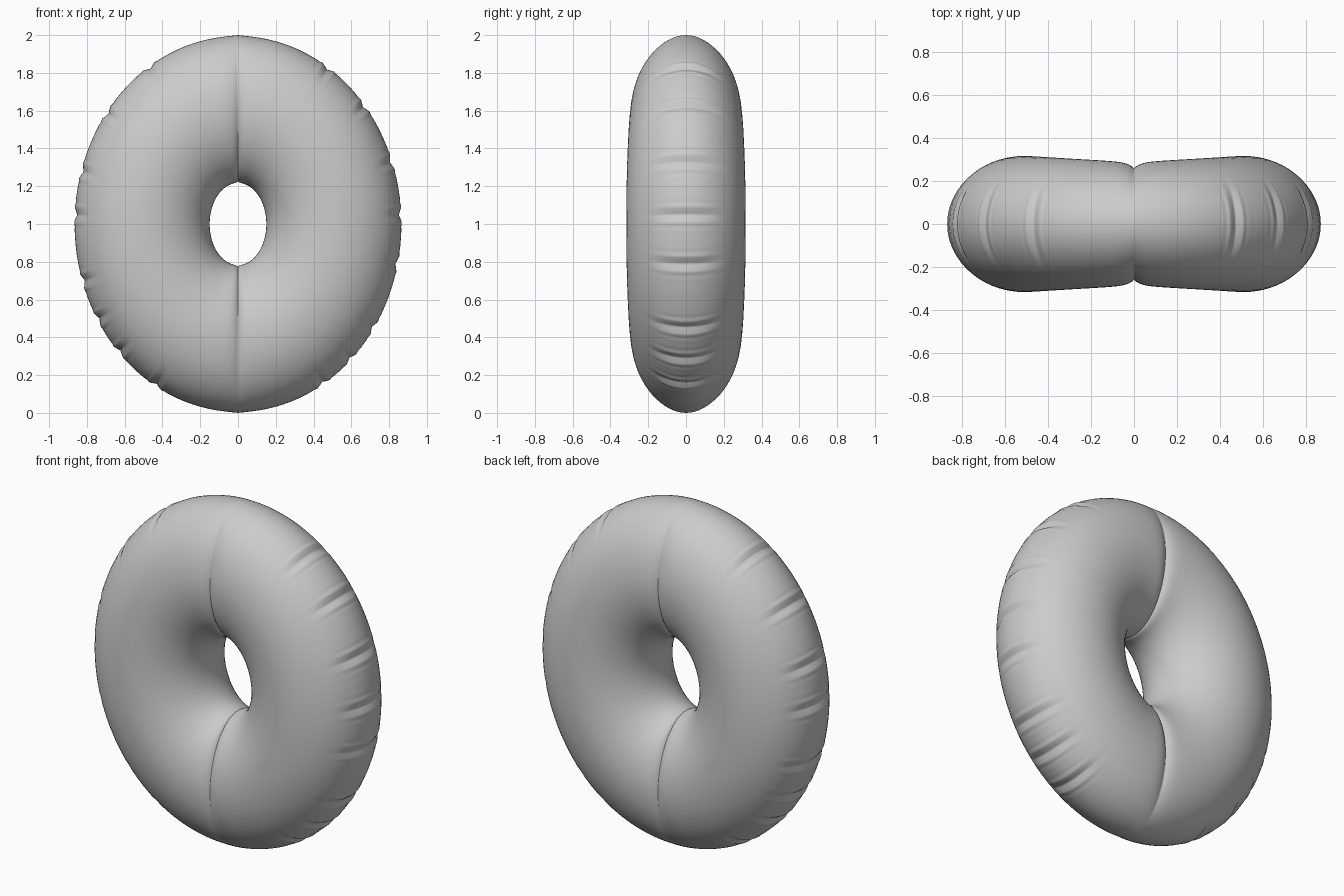
import bpy, bmesh
from math import sin, cos, pi, tau, exp, atan2

if "Cube" in bpy.data.objects:
    bpy.data.objects.remove(bpy.data.objects["Cube"])

NU, NV = 720, 72

# Where the pinched wrinkles sit on the outer rim (x, z)
RIGHT = [(.47, 1.82), (.65, 1.61), (.81, 1.33), (.86, 1.05),
         (.83, .79), (.70, .46), (.59, .29), (.44, .17)]
LEFT = [(-.46, 1.82), (-.68, 1.58), (-.82, 1.28), (-.86, 1.05),
        (-.81, .70), (-.73, .50), (-.61, .34), (-.42, .17)]
WRINKLES = [atan2(z - 1, x / .865) for x, z in RIGHT + LEFT]


def wrinkle(u):
    """Radial offset of the outer rim: a sharp pinch with fading ripples."""
    total = 0
    for w in WRINKLES:
        s = ((u - w + pi) % tau - pi) * .93
        total -= .020 * exp(-(s / .012) ** 2)
        total += .005 * cos(s * tau / .042) * exp(-(s / .05) ** 2)
    return total


def ring_point(u, v, dent):
    c, s = cos(u), sin(u)
    seam = exp(-abs(c) * .51 / .03)
    # inner and outer outlines, drawn to a slight point at the seams
    xi, zi = .15 * c, (.217 + .008 * seam) * s
    xo, zo = .865 * c, (.994 + .006 * seam) * s
    # half depth, pulled in along the seams
    depth = .286 + .030 * abs(c) - .026 * seam
    y = depth * sin(v)
    t = .5 + .5 * cos(v)
    fade = exp(-(y / .16) ** 4) if cos(v) > 0 else 0
    k = 1 + dent * fade
    return ((xi + (xo - xi) * t) * k, y, 1 + (zi + (zo - zi) * t) * k)


# Inflated ring
bm = bmesh.new()
rows = []
for i in range(NU):
    u = tau * i / NU
    dent = wrinkle(u)
    rows.append([bm.verts.new(ring_point(u, tau * j / NV, dent)) for j in range(NV)])
for i in range(NU):
    a, b = rows[i], rows[(i + 1) % NU]
    for j in range(NV):
        k = (j + 1) % NV
        bm.faces.new((a[j], b[j], b[k], a[k])).smooth = True
bmesh.ops.recalc_face_normals(bm, faces=bm.faces)
mesh = bpy.data.meshes.new("inflatable_ring")
bm.to_mesh(mesh)
bm.free()
ring = bpy.data.objects.new("inflatable_ring", mesh)
bpy.context.collection.objects.link(ring)
